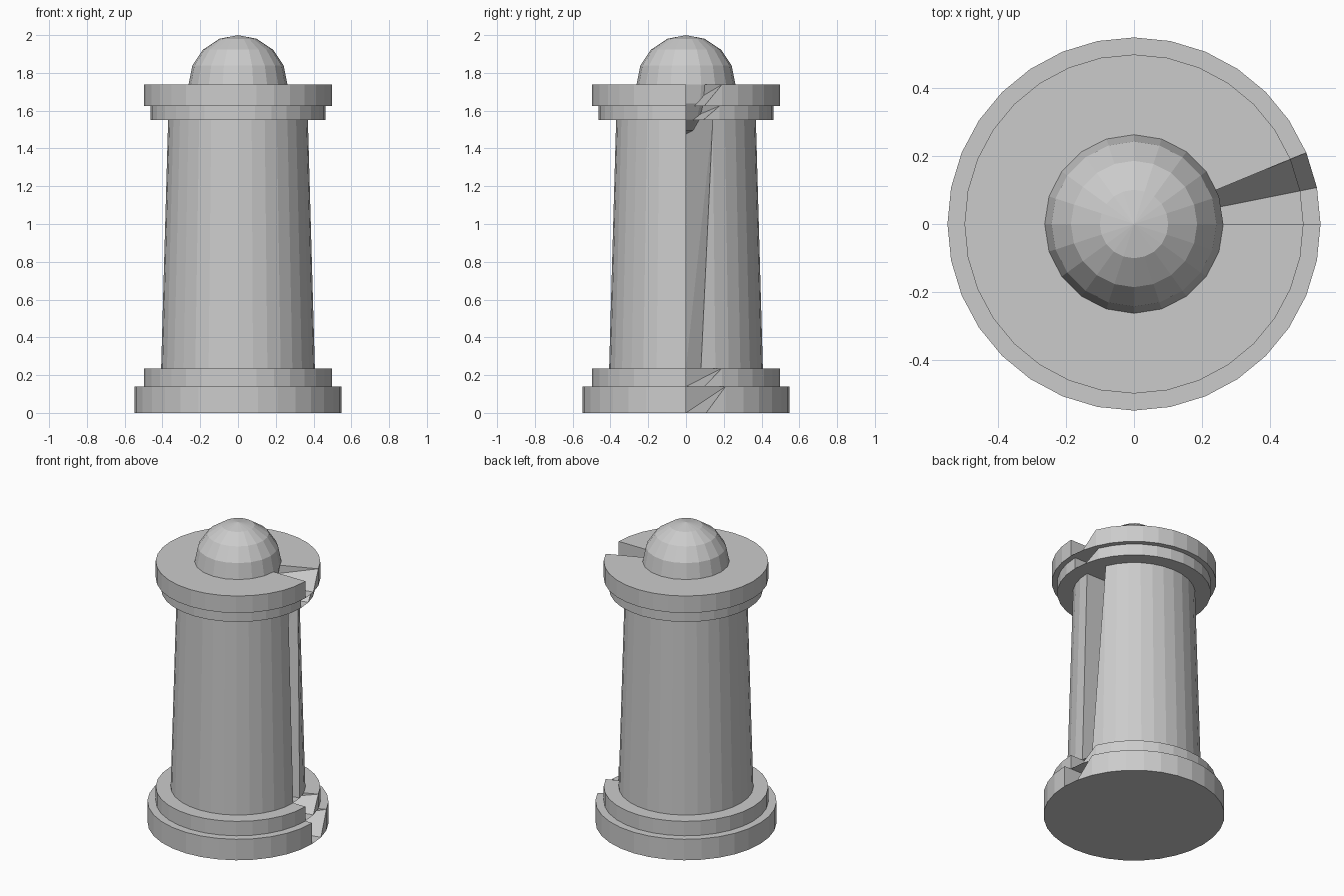
import bpy, bmesh
from math import sin, cos, tau

if "Cube" in bpy.data.objects:
    bpy.data.objects.remove(bpy.data.objects["Cube"])

N = 32  # sides of every drum


def notched_drum(name, r_bottom, r_top, z0, z1):
    """Closed drum with a wedge-shaped notch over its first two segments."""
    bm = bmesh.new()

    def ring(r, z):
        return [bm.verts.new((r * cos(tau * i / N), r * sin(tau * i / N), z))
                if not (z == z1 and i == 1) else None for i in range(N)]

    b, t = ring(r_bottom, z0), ring(r_top, z1)
    low, high = bm.verts.new((0, 0, z0)), bm.verts.new((0, 0, z1))
    # underside, and walls plus top around the intact segments
    for i in range(N):
        j = (i + 1) % N
        bm.faces.new((low, b[j], b[i]))
        if i >= 2:
            bm.faces.new((b[i], b[j], t[j], t[i]))
    bm.faces.new([high] + t[2:] + [t[0]])
    # notch: radial wall, ramp and far wall
    bm.faces.new((b[0], low, high, t[0]))
    bm.faces.new((b[1], b[2], t[2]))
    bm.faces.new((low, b[1], t[2]))
    bm.faces.new((low, t[2], high))
    # floor of the notch, facing up, just above the underside
    eps = 0.001
    floor = [bm.verts.new(v.co + type(v.co)((0, 0, eps))) for v in (low, b[0], b[1])]
    bm.faces.new(floor)
    mesh = bpy.data.meshes.new(name)
    bm.to_mesh(mesh)
    bm.free()
    obj = bpy.data.objects.new(name, mesh)
    bpy.context.collection.objects.link(obj)
    return obj


# stacked drums, bottom to top
for part in (
    ("base_plinth", 0.547, 0.547, 0.0, 0.14),
    ("base_step", 0.497, 0.497, 0.14, 0.236),
    ("shaft", 0.407, 0.37, 0.236, 1.55),
    ("neck_ring", 0.464, 0.464, 1.55, 1.625),
    ("top_slab", 0.497, 0.497, 1.625, 1.738),
):
    notched_drum(*part)

# ball finial, half sunk into the slab
bpy.ops.mesh.primitive_uv_sphere_add(segments=20, ring_count=8, radius=0.262,
                                     location=(0, 0, 1.738))
bpy.context.object.name = "ball_finial"
